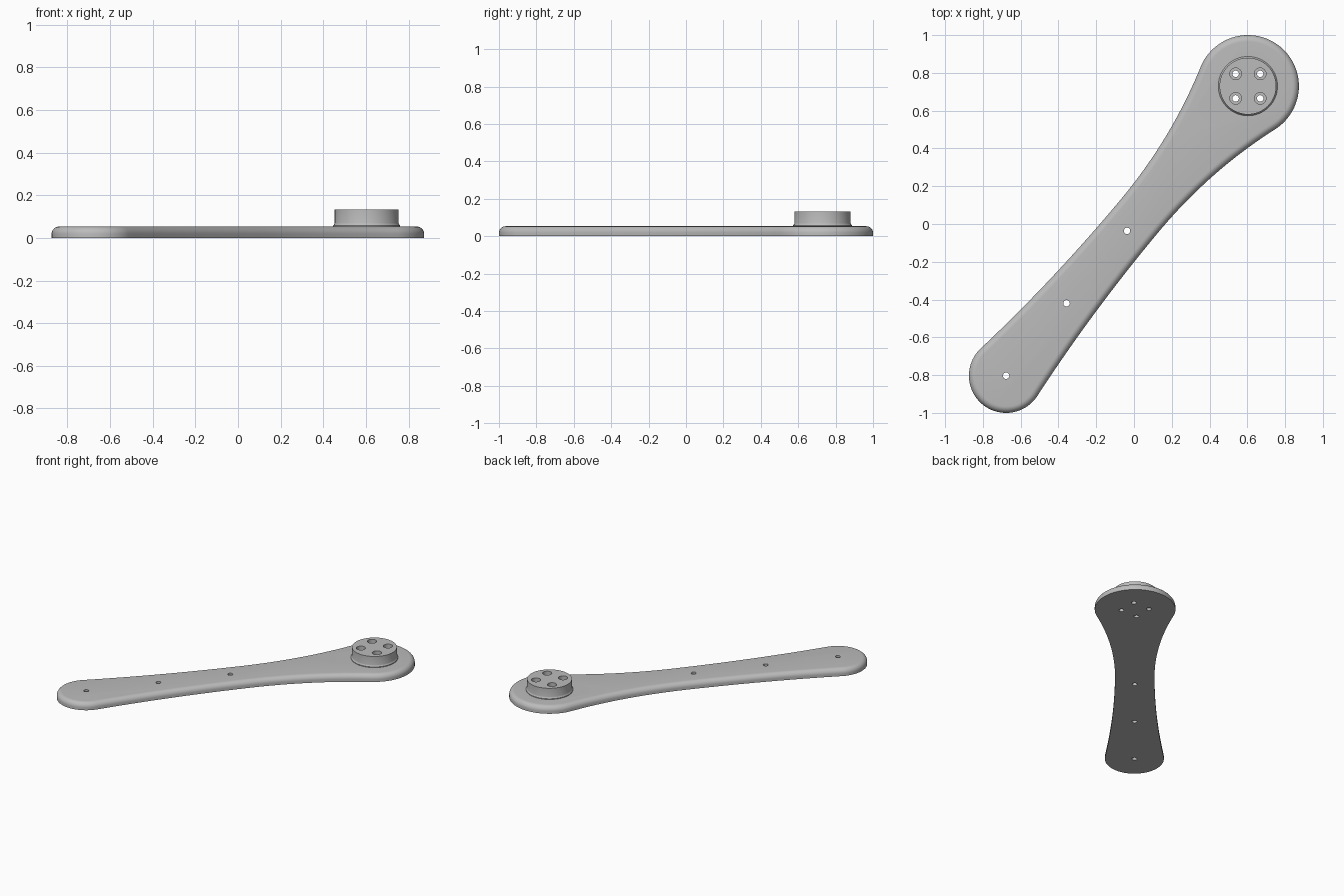
import bpy, bmesh, math
from mathutils import Vector

if "Cube" in bpy.data.objects:
    bpy.data.objects.remove(bpy.data.objects["Cube"])

SMALL, R_SMALL = Vector((-0.677, -0.803)), 0.197
BIG, R_BIG = Vector((0.603, 0.73)), 0.27
AXIS = (BIG - SMALL).normalized()
SIDE = Vector((-AXIS.y, AXIS.x))
LENGTH = (BIG - SMALL).length
PLATE_H, FILLET, BOSS_TOP = 0.053, 0.035, 0.132

grey = bpy.data.materials.new("grey")
grey.diffuse_color = (0.5, 0.5, 0.5, 1)
grey.use_nodes = True
grey.node_tree.nodes["Principled BSDF"].inputs["Base Color"].default_value = grey.diffuse_color


def make_object(name, bm):
    bmesh.ops.recalc_face_normals(bm, faces=bm.faces)
    mesh = bpy.data.meshes.new(name)
    bm.to_mesh(mesh)
    bm.free()
    mesh.materials.append(grey)
    obj = bpy.data.objects.new(name, mesh)
    bpy.context.collection.objects.link(obj)
    return obj


def loft(name, rings):
    """Closed solid through a stack of point rings."""
    bm = bmesh.new()
    loops = [[bm.verts.new(p) for p in ring] for ring in rings]
    n = len(loops[0])
    for a, b in zip(loops, loops[1:]):
        for i in range(n):
            j = (i + 1) % n
            bm.faces.new((a[i], a[j], b[j], b[i]))
    bm.faces.new(loops[0][::-1])
    bm.faces.new(loops[-1])
    return make_object(name, bm)


def turned(name, centre, profile, n):
    """Round solid from (radius, height) pairs."""
    turn = [2 * math.pi * i / n for i in range(n)]
    return loft(name, [[(centre.x + r * math.cos(a), centre.y + r * math.sin(a), z)
                        for a in turn] for r, z in profile])


def combine(target, tool, operation):
    mod = target.modifiers.new(operation, 'BOOLEAN')
    mod.operation, mod.object, mod.solver = operation, tool, 'EXACT'
    bpy.context.view_layer.objects.active = target
    bpy.ops.object.modifier_apply(modifier=mod.name)
    bpy.data.objects.remove(tool)


def hermite(p, q, steps):
    """Curve between two (along, width, slope) stations, without the end point."""
    out, d = [], q[0] - p[0]
    for i in range(steps):
        t = i / steps
        w = ((2*t**3 - 3*t*t + 1) * p[1] + (t**3 - 2*t*t + t) * d * p[2]
             + (3*t*t - 2*t**3) * q[1] + (t**3 - t*t) * d * q[2])
        out.append((p[0] + d * t, w))
    return out


# Half outline: small round end, waisted side, big round end
a_small, a_big = math.atan(0.12), math.atan(0.32)
start = (R_SMALL * math.sin(a_small), R_SMALL * math.cos(a_small), -0.12)
waist = (1.1, 0.132, 0.0)
end = (LENGTH - R_BIG * math.sin(a_big), R_BIG * math.cos(a_big), 0.32)
N = 24
half = []
for i in range(N):
    a = math.pi - (math.pi / 2 + a_small) * i / N
    half.append((R_SMALL * math.cos(a), R_SMALL * math.sin(a)))
half += hermite(start, waist, 20) + hermite(waist, end, 20)
for i in range(N + 1):
    a = (math.pi / 2 + a_big) * (1 - i / N)
    half.append((LENGTH + R_BIG * math.cos(a), R_BIG * math.sin(a)))
local = half + [(t, -w) for t, w in half[-2:0:-1]]
outline = [SMALL + AXIS * t + SIDE * w for t, w in local]


def inset(d, z):
    ring, n = [], len(outline)
    for i, p in enumerate(outline):
        tangent = (outline[(i + 1) % n] - outline[i - 1]).normalized()
        q = p + Vector((tangent.y, -tangent.x)) * d
        ring.append((q.x, q.y, z))
    return ring


# Arm plate with rounded upper edge
rings = [inset(0, 0)]
for i in range(9):
    a = math.pi / 2 * i / 8
    rings.append(inset(FILLET * (1 - math.cos(a)),
                       PLATE_H - FILLET + FILLET * math.sin(a)))
arm = loft("arm", rings)

# Round hub with a thin flared foot
hub = turned("hub", BIG, [(0.157, 0.03), (0.157, 0.058), (0.152, 0.063),
                          (0.15, 0.07), (0.15, BOSS_TOP)], 64)
combine(arm, hub, 'UNION')

# Pin holes along the arm
for f in (0, 0.25, 0.5):
    hole = turned("pin_hole", SMALL + AXIS * LENGTH * f, [(0.017, -0.1), (0.017, 0.3)], 24)
    combine(arm, hole, 'DIFFERENCE')

# Counterbored screw holes in the hub
for sx in (-1, 1):
    for sy in (-1, 1):
        c = BIG + Vector((sx, sy)) * 0.065
        hole = turned("screw_hole", c, [(0.017, -0.1), (0.017, 0.05),
                                        (0.031, 0.05), (0.031, 0.3)], 24)
        combine(arm, hole, 'DIFFERENCE')

bpy.ops.object.select_all(action='DESELECT')
arm.select_set(True)
bpy.context.view_layer.objects.active = arm
bpy.ops.object.shade_smooth_by_angle(angle=math.radians(35))
